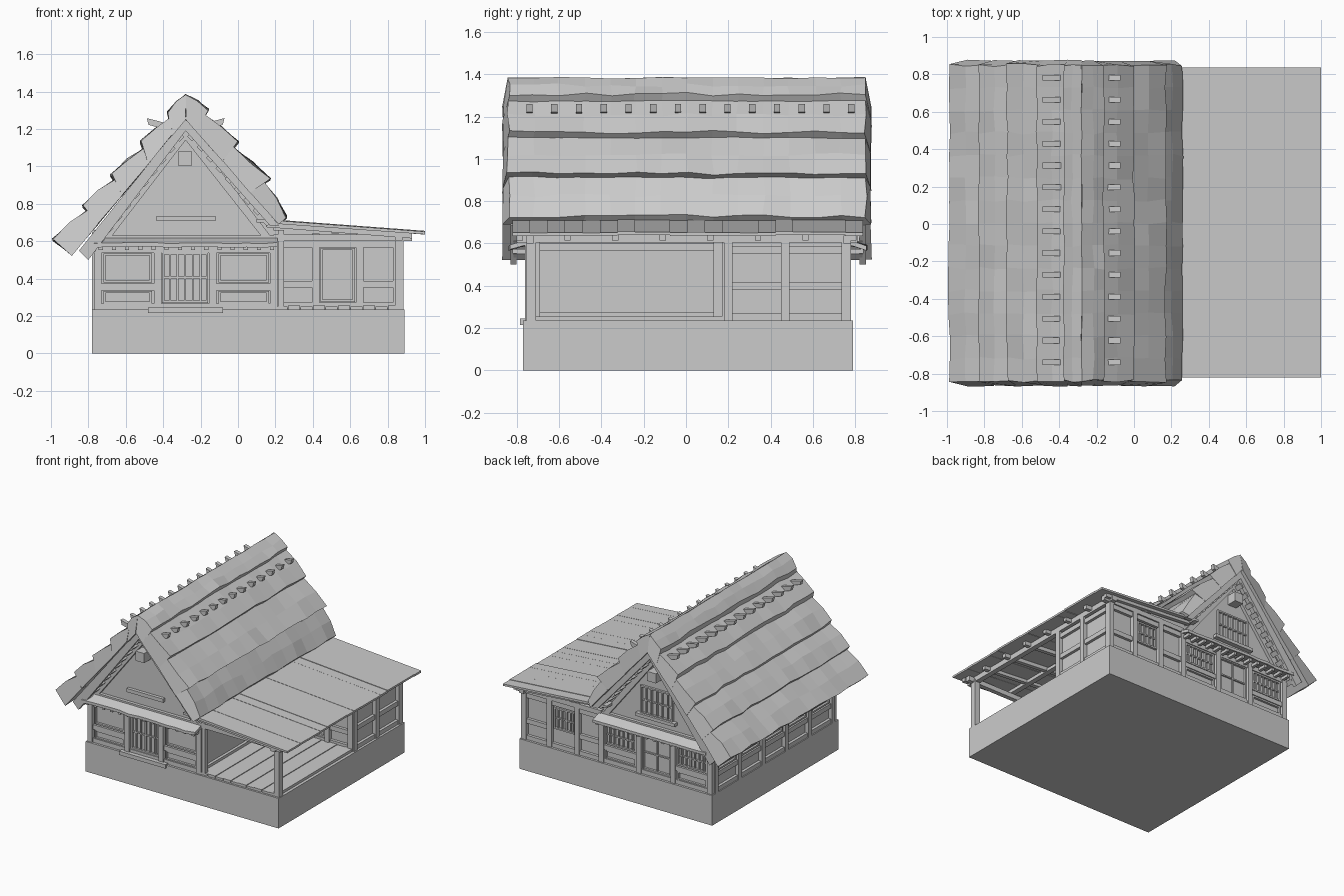
import bpy, bmesh, random
from mathutils import Vector

if "Cube" in bpy.data.objects:
    bpy.data.objects.remove(bpy.data.objects["Cube"])

random.seed(4)
CX = -0.28  # ridge position in x


def finish(name, bm):
    bmesh.ops.recalc_face_normals(bm, faces=bm.faces)
    me = bpy.data.meshes.new(name)
    bm.to_mesh(me)
    bm.free()
    ob = bpy.data.objects.new(name, me)
    bpy.context.collection.objects.link(ob)
    return ob


def add_loops(bm, loops):
    """Skin a list of equal closed sections and cap both ends."""
    rows = [[bm.verts.new(p) for p in l] for l in loops]
    n = len(rows[0])
    for a, b in zip(rows, rows[1:]):
        for i in range(n):
            bm.faces.new((a[i], a[(i + 1) % n], b[(i + 1) % n], b[i]))
    bm.faces.new(rows[0])
    bm.faces.new(rows[-1])


def prisms(name, items):
    """Each item: (xz outline, y0, y1)."""
    bm = bmesh.new()
    for pts, y0, y1 in items:
        add_loops(bm, [[(x, y, z) for x, z in pts] for y in (y0, y1)])
    return finish(name, bm)


def rect(x0, x1, z0, z1):
    return [(x0, z0), (x1, z0), (x1, z1), (x0, z1)]


def boxes(name, items):
    """Each item: (x0, x1, y0, y1, z0, z1)."""
    return prisms(name, [(rect(b[0], b[1], b[4], b[5]), b[2], b[3]) for b in items])


def mirror(pts):
    return [(2 * CX - x, z) for x, z in pts]


# wall faces: along-wall range u, outward depth d, height z
def on(side, u0, u1, d, z0, z1):
    return {'front': (u0, u1, -.73 - d, -.73, z0, z1),
            'back': (u0, u1, .75, .75 + d, z0, z1),
            'left': (-.75 - d, -.75, u0, u1, z0, z1),
            'right': (.85, .85 + d, u0, u1, z0, z1),
            'inner': (u0, u1, .2 - d, .2, z0, z1),
            'hall': (.19, .19 + d, u0, u1, z0, z1)}[side]


def framing(name, side, posts, rails, ztop, w=.04):
    """Posts over full height, rails given as (u0, u1, z)."""
    b = [on(side, u - w / 2, u + w / 2, .03, .235, ztop) for u in posts]
    b += [on(side, u0, u1, .022, z - .018, z + .018) for u0, u1, z in rails]
    boxes(name, b)


def panel(name, side, u0, u1, z0, z1, bars=0, t=.012):
    """Thin raised surround with optional lattice bars."""
    b = [on(side, u0, u0 + t, .018, z0, z1), on(side, u1 - t, u1, .018, z0, z1),
         on(side, u0, u1, .017, z0, z0 + t), on(side, u0, u1, .017, z1 - t, z1)]
    for i in range(bars):
        u = u0 + (u1 - u0) * (i + 1) / (bars + 1)
        b.append(on(side, u - .005, u + .005, .014, z0, z1))
    if bars:
        zm = (z0 + z1) / 2
        b.append(on(side, u0, u1, .012, zm - .005, zm + .005))
    boxes(name, b)


# plinth, main hall and side room bodies
boxes("plinth", [(-.78, .89, -.77, .79, 0, .235)])
prisms("hall_body", [([(-.75, .23), (.19, .23), (.19, .69), (CX, 1.24), (-.75, .67)], -.73, .75)])
prisms("side_room_body", [([(.19, .23), (.85, .23), (.85, .64), (.19, .69)], .2, .75)])

# front and back walls of the hall
P = [-.75, -.43, -.135, .19]
for side in ('front', 'back'):
    framing(side + "_frame", side, P,
            [(-.75, .19, .25), (-.75, -.43, .355), (-.135, .19, .355), (-.75, .19, .555)], .6)
    n = 0 if side == 'front' else 6
    for u0, u1 in ((-.72, -.46), (-.105, .165)):
        panel(side + "_window", side, u0, u1, .38, .535, n)
        panel(side + "_lower_panel", side, u0, u1, .265, .335)
    panel(side + "_door", side, -.405, -.16, .27, .54, 5 if side == 'front' else 1)
boxes("front_step", [(-.48, -.08, -.785, -.73, .215, .245)])

# left wall
ys = [-.71 + .288 * i for i in range(6)]
framing("left_frame", 'left', ys, [(-.73, .75, z) for z in (.25, .37, .54)], .66)
for a, b in zip(ys, ys[1:]):
    panel("left_panel", 'left', a + .03, b - .03, .395, .515)

# hall wall facing the veranda
framing("veranda_hall_frame", 'hall', [-.71, .15], [(-.73, .2, .255), (-.73, .2, .585)], .66)

# side room walls
framing("room_back_frame", 'back', [.4, .64, .86], [(.19, .88, .25), (.19, .4, .38), (.64, .86, .38), (.19, .88, .58)], .64)
panel("room_back_window", 'back', .43, .61, .38, .55, 4)
framing("room_side_frame", 'right', [.2, .47, .755], [(.2, .77, .25), (.2, .77, .4), (.2, .77, .57)], .64)
framing("room_front_frame", 'inner', [.22, .415, .65, .85],
        [(.2, .87, .255), (.22, .415, .37), (.65, .85, .37), (.2, .87, .585)], .64)
panel("room_front_door", 'inner', .44, .625, .275, .565)

# veranda floor boards, post and beams
boxes("veranda_floor", [(.2 + .067 * i, .2 + .067 * (i + 1) - .003, -.755, .19, .23, .252 + .003 * (i % 2))
                        for i in range(10)])
boxes("veranda_post", [(.84, .885, -.755, -.71, .235, .62), (.215, .245, -.755, -.72, .235, .66)])
boxes("veranda_beams", [(.19, .93, -.755, -.72, .6, .637), (.19, .93, .745, .78, .6, .637),
                        (.84, .88, -.8, .81, .605, .645), (.5, .54, -.78, .79, .64, .665)])

# side roof: boards over rafters
items = []
for i in range(20):
    y, z = -.82 + .0828 * i, random.uniform(-.003, .003)
    items.append(([(.1, .702 + z), (1, .638 + z), (1, .653 + z), (.1, .72 + z)], y, y + .0828))
prisms("side_roof_boards", items)
prisms("side_roof_rafters", [([(.15, .675), (.93, .615), (.93, .645), (.15, .7)], y, y + .03)
                             for y in [-.8 + .225 * i for i in range(8)]])

# gables: trim, tie beam, purlin end, vent
L, R = (-.74, .62), (.18, .62)
for tag, s, y in (("front", -1, -.73), ("back", 1, .75)):
    o = y + s * .025
    prisms(tag + "_gable_trim", [([L, (CX, 1.22), (CX, 1.14), (-.68, .62)], y, o),
                                 ([R, (CX, 1.22), (CX, 1.14), (.13, .62)], y, o),
                                 (rect(-.76, .2, .585, .63), y, o)])
    boxes(tag + "_ridge_beam_end", [(-.32, -.245, y, y + s * .08, 1.005, 1.08)])
    # verge boards with purlin blocks behind
    o = y + s * .1
    prisms(tag + "_verge_boards", [([(CX, 1.26), (CX, 1.19), (-.80, .50), (-.85, .55)], y + s * .07, o),
                                   ([(CX, 1.26), (CX, 1.19), (.17, .685), (.22, .685)], y + s * .07, o)])
    blocks = []
    for i in range(11):
        for ex, ez, n in ((-.80, .53, 11), (.17, .69, 9)):
            if i < n:
                t = (i + .7) / n
                x, z = CX + (ex - CX) * t, 1.20 + (ez - 1.20) * t
                k = .026
                blocks.append(([(x, z - k), (x + k, z), (x, z + k), (x - k, z)], y, y + s * .085))
    prisms(tag + "_purlin_blocks", blocks)
    # narrow awning above the doors
    bm = bmesh.new()
    secs = []
    for i in range(13):
        x, j = -.77 + .98 * i / 12, random.uniform(-.004, .004)
        secs.append([(x, y, .625), (x, y, .6), (x, y + s * .105 + j, .568 + j), (x, y + s * .105 + j, .59 + j)])
    add_loops(bm, secs)
    finish(tag + "_awning", bm)
    boxes(tag + "_awning_rafters", [(x, x + .022, y, y + s * .09, .552, .575)
                                    for x in [-.745 + .0705 * i for i in range(14)]])
boxes("front_gable_bar", [(-.435, -.12, -.755, -.73, .708, .736)])
panel("back_gable_window", 'back', -.42, -.14, .7, .92, 5)
boxes("back_gable_sill", [(-.45, -.11, .75, .785, .68, .705)])


# thatch: overlapping jittered courses
def course(name, p, q, inner0, inner1, tuck):
    p, q, a, b = map(Vector, (p, q, inner0, inner1))
    d = (q - p).normalized()
    nrm = Vector((-d.y, d.x))
    if nrm.y < 0:
        nrm = -nrm
    q = q - nrm * tuck
    mid = p.lerp(q, .5) + nrm * .006
    bm = bmesh.new()
    secs = []
    N = 14
    for i in range(N + 1):
        f = i / N * 2 - 1
        sec = []
        for k, v in enumerate((a, p, mid, q, b)):
            y = f * (.87 if k in (0, 4) else .845) + .005
            r = .009 if k in (1, 2) else .004
            sec.append((v.x + random.uniform(-r, r) * .7, y + random.uniform(-r, r),
                        v.y + random.uniform(-r, r)))
        secs.append(sec)
    add_loops(bm, secs)
    finish(name, bm)


left = [(-.99, .61), (-.83, .79), (-.68, .955), (-.52, 1.13), (-.375, 1.29), (CX, 1.383)]
right = [(.26, .73), (.17, .93), (0, 1.125), (-.16, 1.305), (CX, 1.383)]
for tag, pts, eave in (("left", left, (-.89, .525)), ("right", right, (.22, .69))):
    A, B = Vector(eave), Vector((CX, 1.25))
    z0, z1 = pts[0][1], pts[-1][1]
    for i, (p, q) in enumerate(zip(pts, pts[1:])):
        last = i == len(pts) - 2
        course(tag + "_thatch_course", p, q, A.lerp(B, (p[1] - z0) / (z1 - z0)),
               A.lerp(B, (q[1] - z0) / (z1 - z0)), 0 if last else .035)

# ridge pegs
peg = [(-.488, 1.258), (-.478, 1.222), (-.36, 1.19), (-.36, 1.225)]
prisms("ridge_pegs", [(pts, y - .015, y + .015) for y in [-.74 + .117 * i for i in range(14)]
                      for pts in (peg, mirror(peg))])
